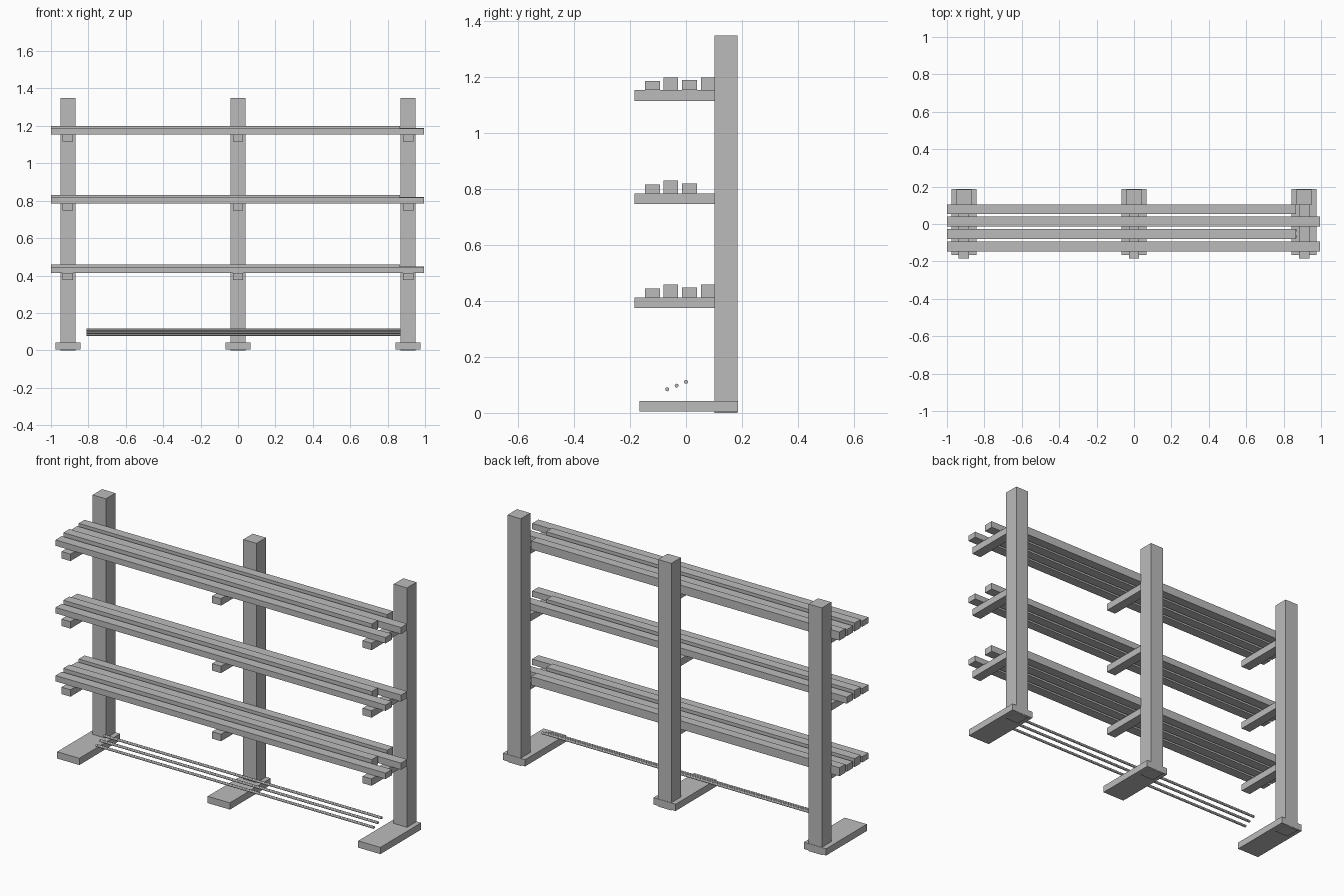
import bpy
import math

cube = bpy.data.objects.get("Cube")
if cube:
    bpy.data.objects.remove(cube, do_unlink=True)

grey = bpy.data.materials.new("plain_grey")
grey.use_nodes = True
grey.diffuse_color = (0.5, 0.5, 0.5, 1)
grey.node_tree.nodes["Principled BSDF"].inputs["Base Color"].default_value = grey.diffuse_color


def box(name, x, y, z):
    """Box from (low, high) ranges on each axis."""
    ranges = (x, y, z)
    bpy.ops.mesh.primitive_cube_add(size=1, location=[(a + b) / 2 for a, b in ranges])
    ob = bpy.context.object
    ob.name = name
    ob.scale = [b - a for a, b in ranges]
    bpy.ops.object.transform_apply(location=False, rotation=False, scale=True)
    ob.data.materials.append(grey)
    return ob


def rod(name, x, y, z, radius):
    """Thin round rod lying along x."""
    bpy.ops.mesh.primitive_cylinder_add(vertices=12, radius=radius, depth=x[1] - x[0],
                                        location=((x[0] + x[1]) / 2, y, z),
                                        rotation=(0, math.pi / 2, 0))
    ob = bpy.context.object
    ob.name = name
    ob.data.materials.append(grey)
    bpy.ops.object.shade_smooth_by_angle()


SHELF_Z = {"lower": 0.413, "middle": 0.785, "upper": 1.154}
POSTS = {"right": -0.91, "centre": 0, "left": 0.91}

# Posts with feet and the arms that carry each shelf
for side, x in POSTS.items():
    box(side + "_post", (x - 0.04, x + 0.04), (0.102, 0.184), (0, 1.35))
    box(side + "_foot", (x - 0.067, x + 0.067), (-0.166, 0.186), (0.005, 0.042))
    for level, z in SHELF_Z.items():
        box(f"{side}_{level}_arm", (x - 0.027, x + 0.027), (-0.185, 0.104), (z - 0.038, z))

# Stored beams: y range, height and far end
BEAMS = {
    "front": ((-0.147, -0.093), 0.032, 0.995),
    "inner": ((-0.08, -0.028), 0.046, 0.865),
    "long": ((-0.014, 0.04), 0.036, 0.995),
    "back": ((0.053, 0.103), 0.046, 0.865),
}
for level, z in SHELF_Z.items():
    for name, (y, height, end) in BEAMS.items():
        if level == "middle" and name == "back":
            continue
        box(f"{level}_{name}_beam", (-1, end), y, (z, z + height))

# Loose rods near the floor
for i in range(3):
    rod(f"floor_rod_{i + 1}", (-0.81, 0.87), -0.067 + 0.0335 * i, 0.084 + 0.0135 * i, 0.007)
